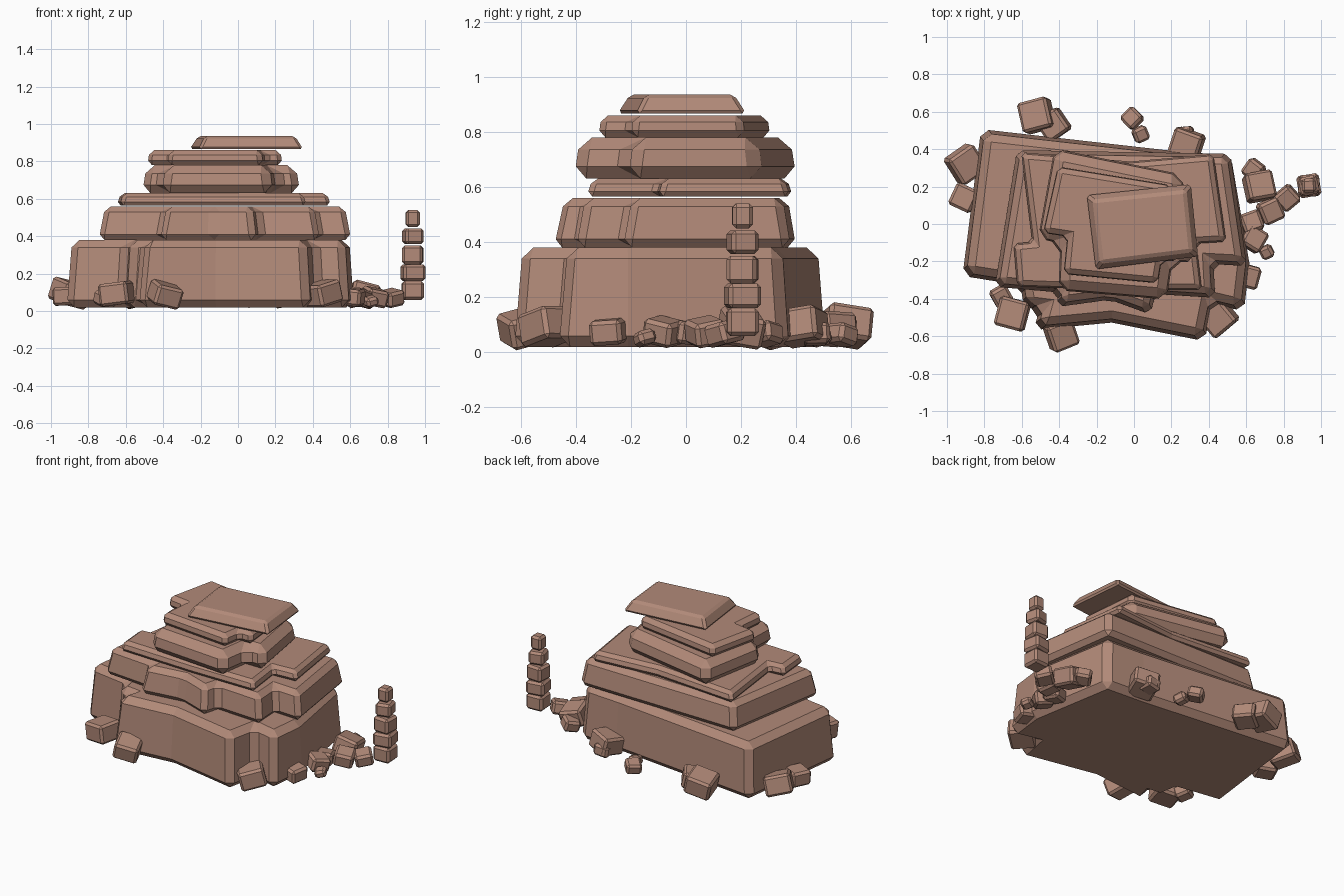
import bpy, bmesh, math, random
from mathutils import Matrix, Vector, Euler

random.seed(4)
stone = bpy.data.materials.new("dusty brown stone")
stone.diffuse_color = (0.445, 0.254, 0.190, 1)


def finish(name, bm, width):
    bmesh.ops.recalc_face_normals(bm, faces=bm.faces)
    mesh = bpy.data.meshes.new(name)
    bm.to_mesh(mesh)
    bm.free()
    mesh.materials.append(stone)
    ob = bpy.data.objects.new(name, mesh)
    bpy.context.collection.objects.link(ob)
    bev = ob.modifiers.new("chipped edges", 'BEVEL')
    bev.width = width
    bev.segments = 1
    bev.limit_method = 'ANGLE'
    bev.angle_limit = math.radians(25)
    return ob


def slab(name, outline, z0, z1, inset, width):
    """Stone layer: outline (counter-clockwise) extruded upward, leaning in by inset."""
    bm = bmesh.new()
    pts = [Vector(p) for p in outline]
    low, high = [], []
    for i, p in enumerate(pts):
        a = (p - pts[i - 1]).normalized()
        b = (pts[(i + 1) % len(pts)] - p).normalized()
        na, nb = Vector((-a.y, a.x)), Vector((-b.y, b.x))
        q = p + (na + nb) * inset / (1 + na.dot(nb))
        low.append(bm.verts.new((p.x, p.y, z0)))
        high.append(bm.verts.new((q.x, q.y, z1)))
    bm.faces.new(low)
    bm.faces.new(high)
    n = len(pts)
    for i in range(n):
        j = (i + 1) % n
        bm.faces.new((low[i], low[j], high[j], high[i]))
    return finish(name, bm, width)


def rock(name, loc, size, turn, tilt=(0, 0), width=0.014):
    """Chipped block."""
    bm = bmesh.new()
    bmesh.ops.create_cube(bm, size=1)
    rot = Euler((tilt[0], tilt[1], math.radians(turn))).to_matrix().to_4x4()
    bm.transform(Matrix.Translation(loc) @ rot @ Matrix.Diagonal((*size, 1)))
    return finish(name, bm, width)


# Stacked layers, bottom to top
slab("base_layer", [
    (-0.82, 0.51), (-0.92, -0.28), (-0.61, -0.33), (-0.59, -0.45), (-0.51, -0.46),
    (-0.54, -0.57), (-0.12, -0.53), (0.38, -0.63), (0.42, -0.43), (0.59, -0.47),
    (0.62, -0.21), (0.52, 0.37), (0.24, 0.39)], 0.02, 0.38, 0.025, 0.04)
slab("second_layer", [
    (-0.63, 0.40), (-0.75, -0.34), (-0.41, -0.37), (-0.42, -0.45), (-0.13, -0.41),
    (0.09, -0.49), (0.12, -0.38), (0.44, -0.40), (0.43, -0.22), (0.61, -0.23),
    (0.52, 0.38)], 0.38, 0.56, 0.03, 0.035)
slab("third_layer", [
    (-0.61, 0.39), (-0.55, -0.09), (-0.65, -0.10), (-0.63, -0.34), (-0.10, -0.36),
    (0.37, -0.36), (0.34, -0.11), (0.50, -0.10), (0.43, 0.38), (-0.02, 0.34)],
    0.565, 0.63, 0.02, 0.02)
slab("fourth_layer", [
    (-0.43, 0.41), (-0.52, -0.08), (-0.40, -0.11), (-0.41, -0.36), (0.18, -0.41),
    (0.21, -0.21), (0.34, -0.21), (0.26, 0.27)], 0.63, 0.78, 0.02, 0.045)
slab("fifth_layer", [
    (-0.41, 0.31), (-0.49, -0.05), (-0.36, -0.07), (-0.38, -0.27), (0.13, -0.32),
    (0.15, -0.20), (0.24, -0.20), (0.20, 0.21)], 0.78, 0.86, 0.01, 0.025)
slab("cap_stone", [
    (-0.26, 0.16), (-0.21, -0.25), (0.35, -0.18), (0.31, 0.22)],
    0.866, 0.935, 0.04, 0.014)

# Small balanced column of blocks
for i, (z, w, h, turn) in enumerate([
        (0.11, 0.115, 0.10, 3), (0.205, 0.12, 0.09, 10), (0.30, 0.11, 0.10, -4),
        (0.40, 0.10, 0.085, 14), (0.495, 0.075, 0.09, 2)]):
    rock(f"column_block_{i + 1}", (0.935, 0.205, z), (w, w, h), turn)

# Rubble around the foot: x, y, size, turn
rubble = [
    (-0.52, 0.58, 0.165, 15), (-0.43, 0.53, 0.14, 35), (-0.01, 0.565, 0.095, 45),
    (0.035, 0.48, 0.08, 25), (0.28, 0.42, 0.16, -20), (0.27, 0.47, 0.10, 5),
    (0.64, 0.29, 0.10, 55), (0.67, 0.20, 0.15, 10), (0.73, 0.07, 0.12, 25),
    (0.82, 0.14, 0.11, 40), (0.63, 0.01, 0.11, 20), (0.64, -0.08, 0.12, 60),
    (0.71, -0.15, 0.07, 25), (0.61, -0.28, 0.12, -15), (0.50, -0.28, 0.15, 10),
    (0.45, -0.50, 0.16, 40), (-0.39, -0.59, 0.15, 22), (-0.65, -0.48, 0.16, -15),
    (-0.71, -0.385, 0.10, 30), (-0.90, 0.32, 0.165, 35), (-0.91, 0.14, 0.13, -25),
]
for i, (x, y, s, turn) in enumerate(rubble):
    tilt = (random.uniform(-0.3, 0.3), random.uniform(-0.3, 0.3))
    z = 0.02 + s * 0.46
    rock(f"rubble_{i + 1}", (x, y, z), (s, s, s * 0.75), turn, tilt)
